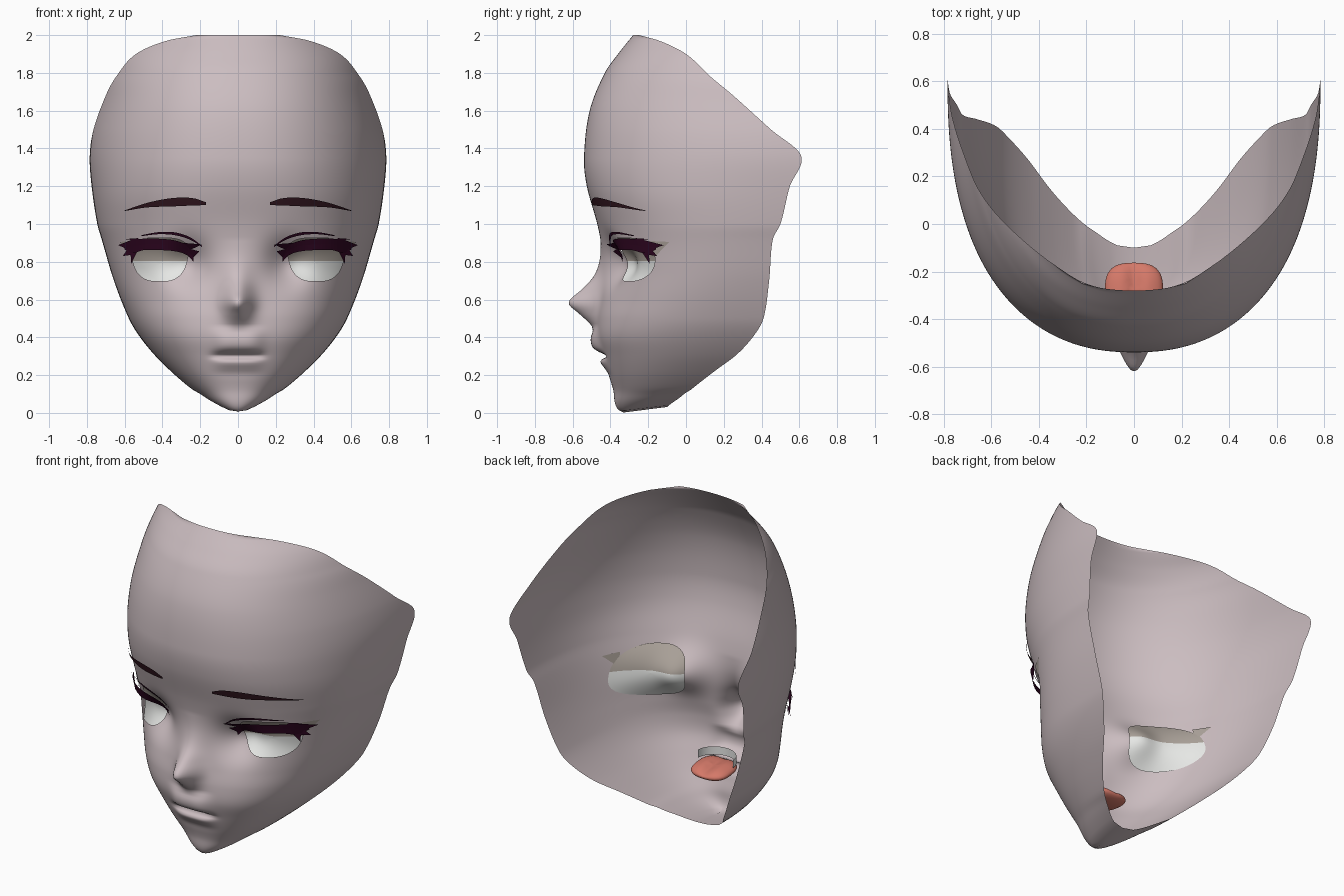
import bpy, bmesh, math
from math import exp, sin, cos, pi

if "Cube" in bpy.data.objects:
    bpy.data.objects.remove(bpy.data.objects["Cube"])


def material(name, rgb):
    m = bpy.data.materials.new(name)
    m.diffuse_color = (*rgb, 1)
    m.use_nodes = True
    m.node_tree.nodes["Principled BSDF"].inputs["Base Color"].default_value = m.diffuse_color
    return m


SKIN = material("skin", (0.60, 0.51, 0.53))
BROW = material("brow_dark", (0.032, 0.008, 0.014))
LASH = material("lash_plum", (0.030, 0.002, 0.016))
WHITE = material("eye_white", (0.85, 0.86, 0.84))
SHADE = material("eye_shade", (0.40, 0.355, 0.315))
TONGUE = material("tongue_pink", (0.66, 0.19, 0.14))


def spline(pts, v, k=1):
    """Smooth interpolation of column k through points sorted by column 0."""
    n = len(pts)
    if v <= pts[0][0]:
        return pts[0][k]
    if v >= pts[-1][0]:
        return pts[-1][k]
    i = max(j for j in range(n - 1) if pts[j][0] <= v)

    def slope(j):
        a, b = pts[max(j - 1, 0)], pts[min(j + 1, n - 1)]
        return (b[k] - a[k]) / (b[0] - a[0])
    h = pts[i + 1][0] - pts[i][0]
    t = (v - pts[i][0]) / h
    return ((2*t**3 - 3*t*t + 1) * pts[i][k] + (t**3 - 2*t*t + t) * h * slope(i)
            + (3*t*t - 2*t**3) * pts[i + 1][k] + (t**3 - t*t) * h * slope(i + 1))


# Centre line without nose and lips: z, y
FRONT = [(0, -.33), (.012, -.352), (.03, -.368), (.06, -.378), (.12, -.385), (.2, -.41),
         (.3, -.44), (.4, -.47), (.5, -.47), (.6, -.455), (.75, -.445), (.88, -.448), (1.0, -.47),
         (1.2, -.525), (1.35, -.54), (1.6, -.51), (1.8, -.43), (1.9, -.36), (2, -.28)]
# Open border of the mask: z, x, y
EDGE = [(0, .04, -.10), (.012, .07, -.09), (.03, .11, -.07), (.06, .16, -.035), (.1, .21, .0),
        (.15, .275, .06), (.22, .355, .15), (.31, .445, .27), (.41, .525, .36), (.5, .578, .41),
        (.7, .657, .44), (.92, .722, .46), (1.0, .745, .50), (1.2, .775, .55), (1.36, .785, .61),
        (1.5, .765, .45), (1.68, .70, .25), (1.78, .645, .13), (1.9, .54, 0), (1.97, .38, -.14),
        (2, .22, -.25)]
# Roundness of the horizontal sections: z, exponent across, exponent in depth
ROUND = [(0, 2.2, 2.8), (.3, 2.6, 2.9), (.5, 2.5, 2.9), (.75, 2.15, 2.8), (1.1, 2.3, 2.75),
         (1.36, 2.3, 2.4), (1.7, 2.25, 2.35), (2, 2.2, 2.35)]
NOSE = [(.43, 0), (.48, -.045), (.53, -.105), (.57, -.158), (.6, -.158), (.65, -.105),
        (.72, -.045), (.8, -.015), (.92, 0)]
LIPS = [(.17, 0), (.21, .0), (.24, -.012), (.27, -.022), (.287, -.005), (.3, .028), (.315, 0),
        (.335, -.03), (.36, -.04), (.41, -.03), (.46, 0)]


def surf(x, z):
    """Depth y of the face at x, z."""
    xe, ye, yf = spline(EDGE, z, 1), spline(EDGE, z, 2), spline(FRONT, z)
    n, m = spline(ROUND, z, 1), spline(ROUND, z, 2)
    # full head section that passes through the open border
    b = min(1, max(0, (z - .6) / .7))
    yv = ye + (.612 - ye) * b * b * (3 - 2 * b)
    u0 = (ye - yf) / (yv - yf)
    xv = xe / (1 - max(0, 1 - u0)**m)**(1 / n)
    s = min(max(x / xv, 0), 1)
    y = yf + (yv - yf) * (1 - max(0, 1 - s**n)**(1 / m))
    y += spline(NOSE, z) * exp(-(x / .072)**2)
    y += spline(LIPS, z) * exp(-(x / .125)**4)
    # hollow beside the nose bridge, where the inner eye sits
    return y + .09 * exp(-((x - .26) / .11)**2 - ((z - .79) / .115)**2)


def finish(bm, name, mats, mirror=True, smooth=True):
    me = bpy.data.meshes.new(name)
    for f in bm.faces:
        f.smooth = smooth
    bm.to_mesh(me)
    bm.free()
    ob = bpy.data.objects.new(name, me)
    bpy.context.collection.objects.link(ob)
    for m in mats:
        me.materials.append(m)
    if mirror:
        ob.modifiers.new("mirror", 'MIRROR').merge_threshold = .0005
    return ob


def grid(bm, rows):
    vs = [[bm.verts.new(p) for p in r] for r in rows]
    for a, b in zip(vs, vs[1:]):
        for j in range(len(a) - 1):
            bm.faces.new((a[j], a[j + 1], b[j + 1], b[j]))


# Eye opening: rounded shape, narrower at the bottom
CX, CZ, RX, RZ = .414, .812, .145, .115


def eye_norm(x, z):
    dz = (z - CZ) / RZ
    w = 1 + .18 * max(-1, min(1, dz))
    return (abs((x - CX) / RX / w)**2.9 + abs(dz)**2.9)**(1 / 2.9)


def to_rim(x, z):
    for _ in range(6):
        g = eye_norm(x, z)
        x, z = CX + (x - CX) / g, CZ + (z - CZ) / g
    return x, z


# Face mask: horizontal rows from the centre line to the open border
COLS, ROWS = 90, 160
rows = [[(0, -.33 + .23 * j / COLS, .002) for j in range(COLS + 1)]]
for i in range(ROWS + 1):
    z = .012 + 1.988 * i / ROWS
    xe = spline(EDGE, z, 1)
    xs = [xe * (1 - (1 - j / COLS)**2.2) for j in range(COLS + 1)]
    rows.append([(x, surf(x, z), z) for x in xs])
bm = bmesh.new()
grid(bm, rows)
hole = [f for f in bm.faces
        if eye_norm(f.calc_center_median().x, f.calc_center_median().z) < 1]
bmesh.ops.delete(bm, geom=hole, context='FACES')
for v in bm.verts:
    if v.is_boundary and abs(v.co.x - CX) < .21 and abs(v.co.z - CZ) < .16:
        x, z = to_rim(v.co.x, v.co.z)
        v.co = (x, surf(x, z), z)
    # underside of the chin rises towards the back
    v.co.z += .13 * (v.co.y + .33) * max(0, 1 - v.co.z / .12) if v.co.y > -.33 else 0
finish(bm, "face_mask", [SKIN])

# Eyes: hollow oval bowls behind the openings, upper half shaded
bm = bmesh.new()
rings = []
for k in range(13):
    r = max(k / 12, .002)
    ring = []
    for a in range(49):
        c, s = cos(a * pi / 24), sin(a * pi / 24)
        q = r / (abs(c)**2.5 + abs(s)**2.5)**.4
        x, z = .412 + .18 * q * c, .79 + .155 * q * s
        ring.append((x, surf(x, z) + .012 + .05 * (1 - r * r), z))
    rings.append(ring)
grid(bm, rings[::-1])
bmesh.ops.remove_doubles(bm, verts=bm.verts[:], dist=.0003)
SPLIT = .805
bmesh.ops.bisect_plane(bm, geom=bm.verts[:] + bm.edges[:] + bm.faces[:],
                       plane_co=(0, 0, SPLIT), plane_no=(0, 0, 1))
for f in bm.faces:
    f.material_index = int(f.calc_center_median().z > SPLIT)
finish(bm, "eyes", [WHITE, SHADE])


def strip(bm, pts, out0, out1, n=24):
    """Band over the face through (x, z low, z high), lifted from out0 to out1."""
    rows = [[], [], []]
    for i in range(n + 1):
        t = i / n
        x = pts[0][0] + (pts[-1][0] - pts[0][0]) * t
        lo, hi = spline(pts, x, 1), spline(pts, x, 2)
        for k, z in enumerate((lo, (lo + hi) / 2, hi)):
            rows[k].append((x, surf(x, z) - out0 - (out1 - out0) * t, z))
    grid(bm, rows)


def spike(bm, pts):
    """Flat lash tip from (x, z, lift) corners."""
    bm.faces.new([bm.verts.new((x, surf(x, z) - o, z)) for x, z, o in pts])


# Outer corners of the eye shade, showing on both sides of the mask
bm = bmesh.new()
for o in (.008, -.012):
    spike(bm, [(.565, .825, o), (.625, .905, o), (.57, .91, o)])
finish(bm, "eye_shade_corners", [SHADE], smooth=False)

# Eyebrows
bm = bmesh.new()
strip(bm, [(.17, 1.10, 1.115), (.24, 1.098, 1.137), (.35, 1.093, 1.137),
           (.48, 1.088, 1.112), (.60, 1.069, 1.072)], .01, .02)
finish(bm, "eyebrows", [BROW])

# Upper lashes with pointed tips
bm = bmesh.new()
strip(bm, [(.235, .80, .83), (.27, .835, .885), (.33, .855, .912), (.42, .862, .922),
           (.5, .862, .922), (.56, .845, .917), (.60, .865, .89)], .012, .045)
spike(bm, [(.57, .86, .035), (.635, .888, .07), (.56, .917, .035)])
spike(bm, [(.545, .84, .03), (.61, .83, .075), (.58, .875, .04)])
spike(bm, [(.535, .85, .025), (.565, .79, .045), (.57, .86, .035)])
spike(bm, [(.52, .91, .03), (.60, .92, .06), (.53, .925, .03)])
spike(bm, [(.26, .86, .012), (.29, .90, .014), (.19, .892, .02)])
spike(bm, [(.24, .82, .012), (.26, .87, .012), (.205, .855, .015)])
finish(bm, "upper_lashes", [LASH], smooth=False)

# Eyelid crease lines
bm = bmesh.new()
strip(bm, [(.19, .878, .884), (.25, .915, .928), (.33, .94, .955), (.42, .946, .957),
           (.51, .936, .941)], .008, .014)
finish(bm, "eyelid_creases", [LASH])

# Upper teeth: curved band behind the lips
bm = bmesh.new()
arc = [a * pi / 2 / 12 for a in range(13)]
grid(bm, [[(.12 * sin(a), -.29 - .11 * cos(a), z) for a in arc] for z in (.325, .35, .375)])
finish(bm, "upper_teeth", [WHITE])

# Tongue: flattened boxy round form with a middle groove
bm = bmesh.new()
bmesh.ops.create_uvsphere(bm, u_segments=32, v_segments=16, radius=1)
for v in bm.verts:
    x, y, z = v.co
    q = max(1e-6, (x * x + y * y)**.5)
    k = q / (abs(x)**2.8 + abs(y)**2.8 + 1e-9)**(1 / 2.8)
    groove = .022 * exp(-(x / .25)**2) * max(z, 0)
    v.co = (.122 * x * k, -.275 + .112 * y * k, .297 + .04 * z - groove - .012 * y)
finish(bm, "tongue", [TONGUE], mirror=False)
